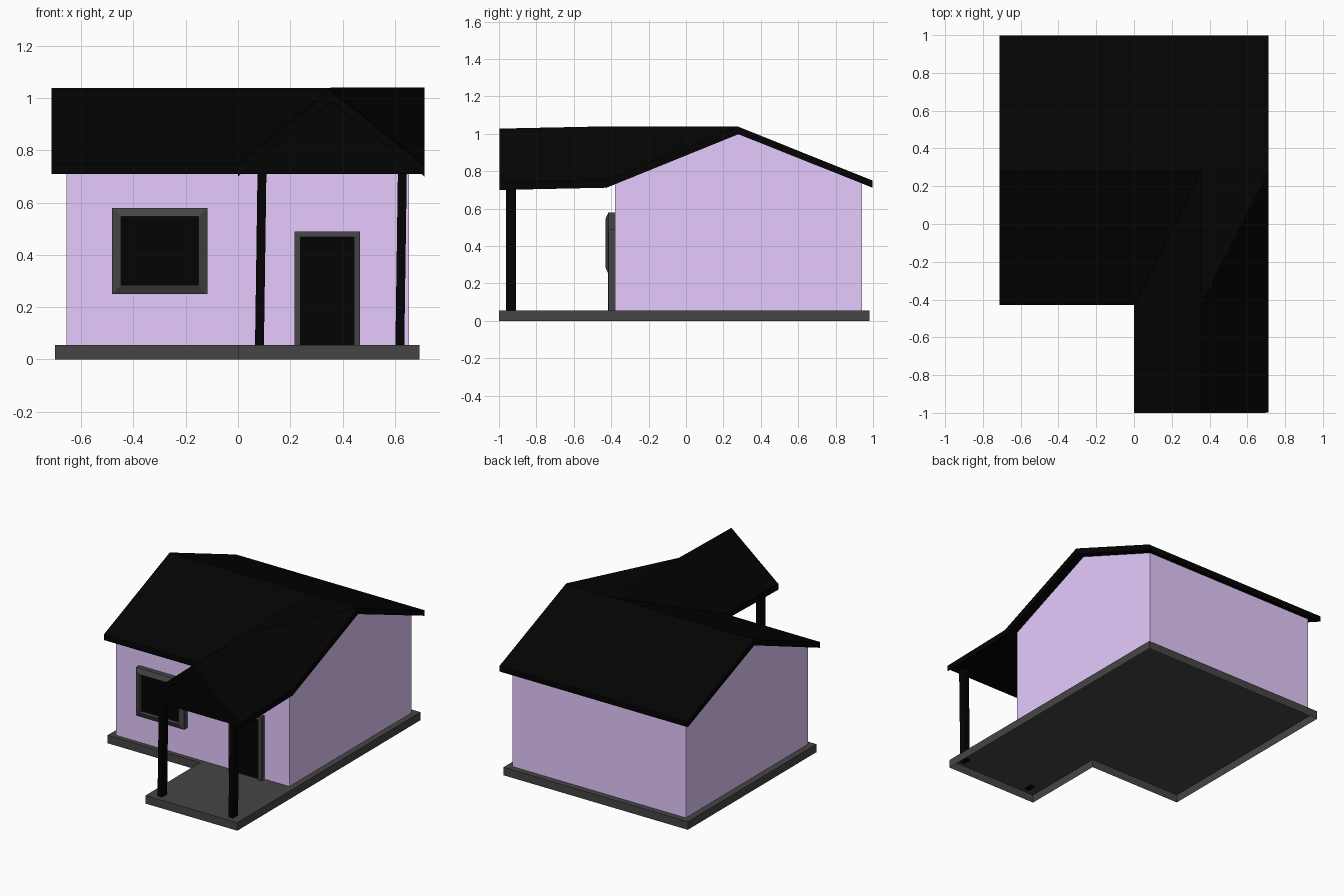
import bpy, bmesh

if "Cube" in bpy.data.objects:
    bpy.data.objects.remove(bpy.data.objects["Cube"])


def material(name, rgb):
    m = bpy.data.materials.new(name)
    m.diffuse_color = (*rgb, 1)
    m.use_nodes = True
    m.node_tree.nodes["Principled BSDF"].inputs["Base Color"].default_value = m.diffuse_color
    return m


LILAC = material("lilac", (0.79, 0.6, 1.0))
GREY = material("dark_grey", (0.06, 0.06, 0.06))
BLACK = material("black", (0.001, 0.001, 0.001))


def finish(name, bm, mat):
    bmesh.ops.recalc_face_normals(bm, faces=bm.faces)
    me = bpy.data.meshes.new(name)
    bm.to_mesh(me)
    bm.free()
    me.materials.append(mat)
    ob = bpy.data.objects.new(name, me)
    bpy.context.collection.objects.link(ob)


def loft(name, sections, mat, caps=(True, True), closed=True, creases=(), ring=False):
    """Skin a list of point loops; optional end caps, or join the ends in a ring."""
    bm = bmesh.new()
    rings = [[bm.verts.new(p) for p in s] for s in sections]
    n = len(rings[0])
    pairs = list(zip(rings, rings[1:])) + ([(rings[-1], rings[0])] if ring else [])
    for a, b in pairs:
        for i in range(n if closed else n - 1):
            j = (i + 1) % n
            bm.faces.new((a[i], a[j], b[j], b[i]))
    for cap, r in zip(caps, (rings[0], rings[-1])):
        if cap and not ring:
            bm.faces.new(r)
    for (s0, i0), (s1, i1) in creases:
        bmesh.ops.connect_verts(bm, verts=[rings[s0][i0], rings[s1][i1]])
    bmesh.ops.remove_doubles(bm, verts=bm.verts, dist=1e-4)
    finish(name, bm, mat)


def box(name, x, y, z, mat, lean=0.0):
    def level(h, dx):
        return [(x[i] + dx, y[j], h) for i, j in ((0, 0), (1, 0), (1, 1), (0, 1))]
    loft(name, [level(z[0], 0), level(z[1], lean)], mat)


def along_x(name, profile, x0, x1, mat):
    loft(name, [[(x, y, z) for y, z in profile] for x in (x0, x1)], mat)


def frame(name, x, z, border, y_front, y_back, chamfer, mat, sill=True):
    """Picture frame; without a sill it is a three-sided door surround."""
    def corners(d, y):
        b = d if sill else 0
        return [(x[0] + d, y, z[0] + b), (x[0] + d, y, z[1] - d),
                (x[1] - d, y, z[1] - d), (x[1] - d, y, z[0] + b)]
    layers = [corners(0, y_back), corners(0, y_front + chamfer),
              corners(border, y_front), corners(border, y_back)]
    loft(name, list(zip(*layers)), mat, ring=sill)


# L-shaped foundation, hollow underneath
outline = [(0.0, -1.0), (0.695, -1.0), (0.695, 0.98), (-0.70, 0.98),
           (-0.70, -0.41), (0.0, -0.41)]
loft("foundation", [[(x, y, z) for x, y in outline] for z in (0.0, 0.055)],
     GREY, caps=(False, True))

# House walls with gable ends, open at floor and roof
gable = [(-0.38, 0.055), (-0.38, 0.733), (0.28, 0.998), (0.94, 0.735), (0.94, 0.055)]
bm = bmesh.new()
ends = [[bm.verts.new((x, y, z)) for y, z in gable] for x in (-0.657, 0.655)]
for end in ends:
    bm.faces.new(end)
for i in (0, 3):
    bm.faces.new((ends[0][i], ends[0][i + 1], ends[1][i + 1], ends[1][i]))
finish("walls", bm, LILAC)

# Main gable roof
along_x("main_roof", [(-0.43, 0.71), (0.28, 0.998), (0.998, 0.712), (0.998, 0.75),
                      (0.28, 1.038), (-0.43, 0.75)], -0.713, 0.713, BLACK)

# Porch roof: valley on the left, level corner back to the main ridge on the right
chevron = [(0.0, 0.712), (0.355, 0.999), (0.713, 0.712), (0.713, 0.752),
           (0.355, 1.04), (0.0, 0.752)]
back = [(0.0, -0.43, 0.712), (0.355, 0.28, 0.999), (0.713, 0.28, 0.999),
        (0.713, 0.28, 1.04), (0.355, 0.28, 1.04), (0.0, -0.43, 0.752)]
loft("porch_roof", [[(x, -0.998, z - 0.012) for x, z in chevron],
                    [(x, -0.43, z) for x, z in chevron], back],
     BLACK, creases=[((1, 4), (2, 3)), ((1, 1), (2, 2))])

# Closed gable and ceiling under the porch roof
loft("porch_gable", [[(0.013, y, 0.712), (0.699, y, 0.712), (0.355, y, 0.985)]
                     for y in (-0.99, -0.42)], BLACK)

# Porch posts
for side, x in (("left", 0.065), ("right", 0.602)):
    box(side + "_porch_post", (x, x + 0.034), (-0.963, -0.908), (0.045, 0.74), BLACK, 0.01)

# Window
frame("window_frame", (-0.482, -0.117), (0.25, 0.58), 0.034, -0.43, -0.378, 0.015, GREY)
box("window_pane", (-0.449, -0.15), (-0.402, -0.378), (0.283, 0.547), BLACK)

# Door
frame("door_frame", (0.217, 0.466), (0.055, 0.49), 0.022, -0.417, -0.378, 0.003, GREY, False)
box("door", (0.237, 0.446), (-0.398, -0.378), (0.055, 0.47), BLACK)
